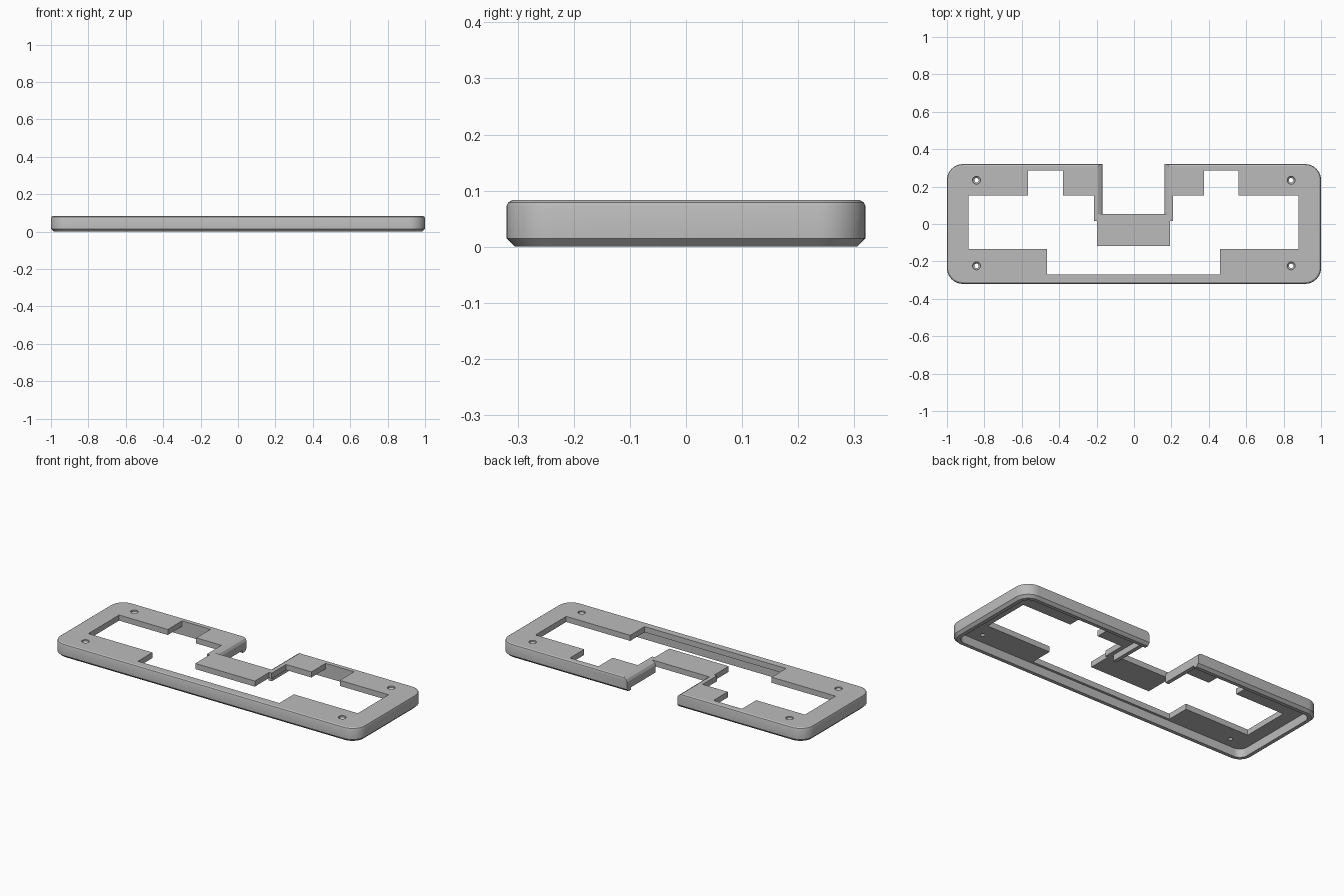
import bpy, bmesh, math

if "Cube" in bpy.data.objects:
    bpy.data.objects.remove(bpy.data.objects["Cube"], do_unlink=True)

HX, HY, H = 1.0, 0.32, 0.083      # half length, half depth, height
PLATE_Z = 0.05                    # underside of the top plate
CX = -0.003                       # slight offset of the openings

grey = bpy.data.materials.new("plain grey")
grey.use_nodes = True
COLOUR = (0.5, 0.5, 0.5, 1)
grey.diffuse_color = COLOUR
grey.node_tree.nodes["Principled BSDF"].inputs["Base Color"].default_value = COLOUR


def rounded_rect(inset, radius, steps=10):
    """Outline of the frame, moved inwards by inset."""
    r = radius - inset
    pts = []
    for k, (sx, sy) in enumerate([(1, 1), (-1, 1), (-1, -1), (1, -1)]):
        for i in range(steps + 1):
            a = math.pi / 2 * (k + i / steps)
            pts.append((sx * (HX - radius) + r * math.cos(a),
                        sy * (HY - radius) + r * math.sin(a)))
    return pts


def loft(name, rings):
    """Closed solid through rings of 3D points."""
    bm = bmesh.new()
    loops = [[bm.verts.new(p) for p in ring] for ring in rings]
    n = len(loops[0])
    for a, b in zip(loops, loops[1:]):
        for i in range(n):
            bm.faces.new((a[i], a[(i + 1) % n], b[(i + 1) % n], b[i]))
    bm.faces.new(loops[0][::-1])
    bm.faces.new(loops[-1])
    bmesh.ops.recalc_face_normals(bm, faces=bm.faces)
    mesh = bpy.data.meshes.new(name)
    bm.to_mesh(mesh)
    bm.free()
    mesh.materials.append(grey)
    obj = bpy.data.objects.new(name, mesh)
    bpy.context.collection.objects.link(obj)
    return obj


def prism(name, pts, z0, z1):
    return loft(name, [[(x, y, z) for x, y in pts] for z in (z0, z1)])


def boolean(target, tool, operation):
    """Apply the tool to the target, then discard it."""
    tool.hide_render = True
    mod = target.modifiers.new(tool.name, "BOOLEAN")
    mod.operation, mod.object, mod.solver = operation, tool, "EXACT"
    bpy.ops.object.select_all(action="DESELECT")
    bpy.context.view_layer.objects.active = target
    target.select_set(True)
    bpy.ops.object.modifier_apply(modifier=mod.name)
    bpy.data.objects.remove(tool, do_unlink=True)


# Outer body: chamfered underside, softened top edge
levels = [(0.015, 0), (0, 0.015), (0, H - 0.011), (0.003, H - 0.004), (0.01, H)]
frame = loft("bezel_frame",
             [[(x, y, z) for x, y in rounded_rect(i, 0.085)] for i, z in levels])

# Hollow underside leaves a rim wall around a thin plate
boolean(frame, prism("underside_pocket", rounded_rect(0.036, 0.085), -0.1, PLATE_Z), "DIFFERENCE")

# Walls hanging beside the rear notch
for s in (-1, 1):
    xs = (CX + s * 0.16, CX + s * 0.188)
    wall = [(xs[0], 0.053), (xs[1], 0.053), (xs[1], 0.295), (xs[0], 0.295)]
    boolean(frame, prism("notch_wall", wall, 0.015, PLATE_Z + 0.01), "UNION")

# Central opening, stepped around the tongue
half = [(0.195, -0.117), (0.195, 0.017), (0.212, 0.017), (0.212, 0.152),
        (0.377, 0.152), (0.377, 0.285), (0.563, 0.285), (0.563, 0.152),
        (0.882, 0.152), (0.882, -0.135), (0.463, -0.135), (0.463, -0.27)]
opening = [(CX + x, y) for x, y in half] + [(CX - x, y) for x, y in reversed(half)]
boolean(frame, prism("opening_cutter", opening, -0.1, 0.2), "DIFFERENCE")

# Rear notch with sloping shoulders
side = [(0.165, -0.1), (0.165, 0.058), (0.172, 0.072), (0.189, H), (0.189, 0.2)]
profile = [(CX + x, z) for x, z in side] + [(CX - x, z) for x, z in reversed(side)]
notch = loft("notch_cutter", [[(x, y, z) for x, z in profile] for y in (0.053, 0.5)])
boolean(frame, notch, "DIFFERENCE")

# Countersunk screw holes
for x in (-0.842, 0.84):
    for y in (-0.224, 0.234):
        rings = [[(x + r * math.cos(math.tau * i / 20), y + r * math.sin(math.tau * i / 20), z)
                  for i in range(20)]
                 for r, z in ((0.012, -0.1), (0.012, 0.068), (0.021, 0.075), (0.021, 0.2))]
        boolean(frame, loft("screw_hole", rings), "DIFFERENCE")

bpy.ops.object.shade_smooth_by_angle(angle=math.radians(25))
